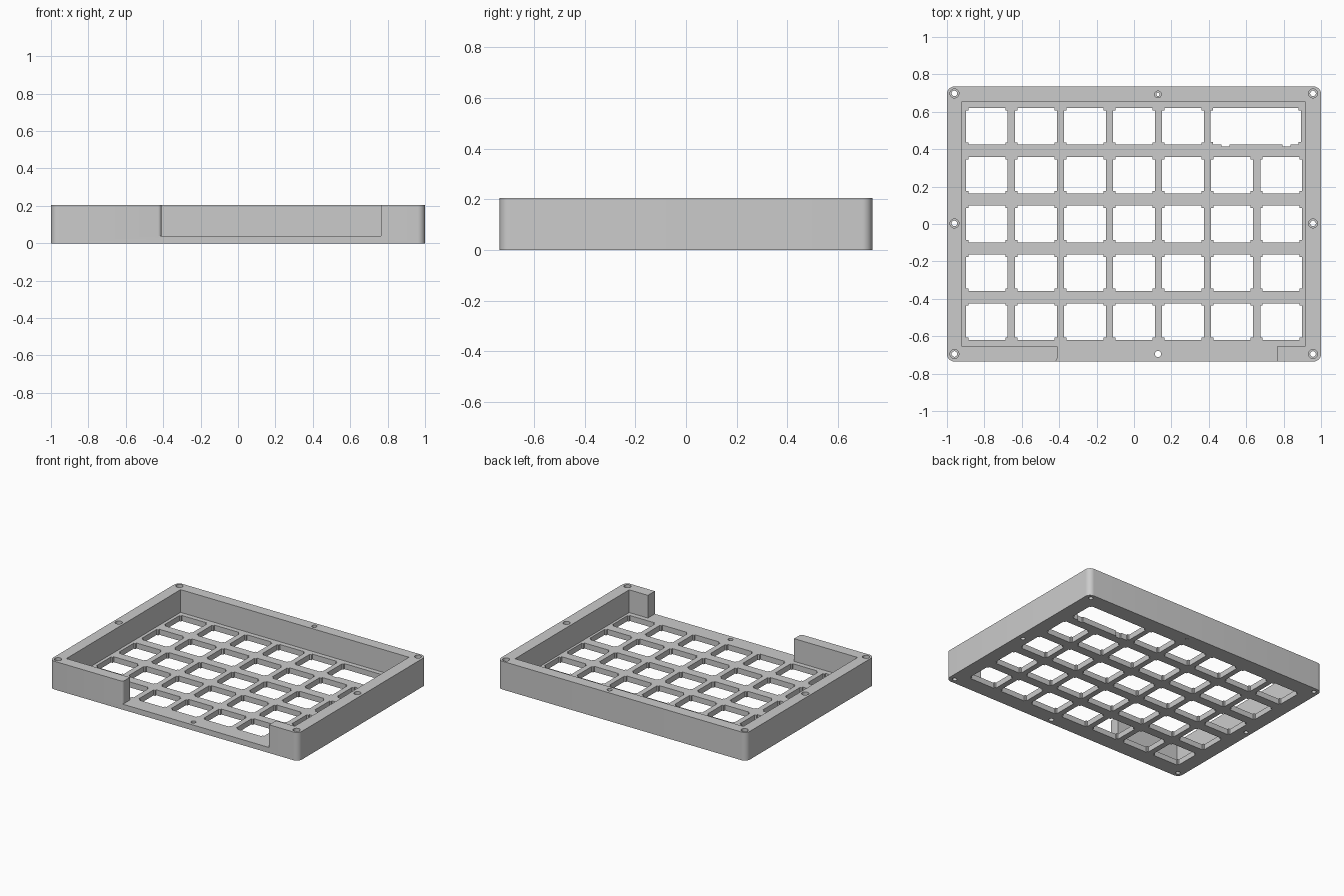
import bpy, bmesh, math

if "Cube" in bpy.data.objects:
    bpy.data.objects.remove(bpy.data.objects["Cube"])

W, D, H, FLOOR = 1.0, 0.735, 0.205, 0.04   # half width, half depth, height, plate thickness
PITCH = 0.262


def prisms(name, outlines):
    """One object holding an upright prism for each (points, z0, z1)."""
    bm = bmesh.new()
    for pts, z0, z1 in outlines:
        face = bm.faces.new([bm.verts.new((x, y, z0)) for x, y in pts])
        res = bmesh.ops.extrude_face_region(bm, geom=[face])
        for v in [g for g in res["geom"] if isinstance(g, bmesh.types.BMVert)]:
            v.co.z = z1
    bmesh.ops.recalc_face_normals(bm, faces=bm.faces[:])
    mesh = bpy.data.meshes.new(name)
    bm.to_mesh(mesh)
    bm.free()
    obj = bpy.data.objects.new(name, mesh)
    bpy.context.collection.objects.link(obj)
    return obj


def arc(cx, cy, r, a0, a1, n):
    return [(cx + r * math.cos(math.radians(a0 + (a1 - a0) * i / n)),
             cy + r * math.sin(math.radians(a0 + (a1 - a0) * i / n))) for i in range(n + 1)]


def circle(cx, cy, r):
    return arc(cx, cy, r, 0, 360, 24)[:-1]


def switch_hole(cx, cy, hx):
    """Rectangle with stepped corners for a key switch."""
    a, b, s = hx, 0.098, 0.013
    quarter = [(a, b - s), (a - s, b - s), (a - s, b)]
    pts = quarter + [(-x, y) for x, y in reversed(quarter)]
    pts += [(-x, -y) for x, y in quarter] + [(x, -y) for x, y in reversed(quarter)]
    return [(cx + x, cy + y) for x, y in pts]


def cut(target, cutter):
    mod = target.modifiers.new("cut", 'BOOLEAN')
    mod.operation = 'DIFFERENCE'
    mod.solver = 'EXACT'
    mod.object = cutter
    cutter.hide_render = True
    bpy.context.view_layer.objects.active = target
    bpy.ops.object.modifier_apply(modifier=mod.name)
    bpy.data.objects.remove(cutter, do_unlink=True)


# Outer block with rounded vertical corners
R = 0.04
body = []
for sx, sy, a in ((1, 1, 0), (-1, 1, 90), (-1, -1, 180), (1, -1, 270)):
    body += arc(sx * (W - R), sy * (D - R), R, a, a + 90, 8)
case = prisms("keyboard_case", [(body, 0, H)])

# Tray cavity, open through the front wall, with one softened wall end
cavity = [(-0.92, 0.655), (-0.92, -0.655), (-0.41, -0.655)]
cavity += arc(-0.427, -0.718, 0.017, 0, -90, 4)
cavity += [(-0.427, -0.8), (0.765, -0.8), (0.765, -0.655), (0.915, -0.655), (0.915, 0.655)]
cut(case, prisms("cavity_cutter", [(cavity, FLOOR, 0.4)]))

# Key openings: 7 x 5 grid with one double-width key at the back right
holes = []
for row in range(5):
    for col in range(7):
        if row == 4 and col >= 5:
            continue
        holes.append((switch_hole((col - 3) * PITCH, (row - 2) * 0.261, 0.111), -0.1, 0.1))
wide = [(0.41, 0.438), (0.423, 0.438), (0.423, 0.425),
        (0.467, 0.425), (0.467, 0.415), (0.51, 0.415), (0.51, 0.425),
        (0.795, 0.425), (0.795, 0.415), (0.838, 0.415), (0.838, 0.425),
        (0.88, 0.425), (0.88, 0.438), (0.893, 0.438),
        (0.893, 0.607), (0.88, 0.607), (0.88, 0.62), (0.423, 0.62), (0.423, 0.607), (0.41, 0.607)]
holes.append((wide, -0.1, 0.1))
cut(case, prisms("key_cutter", holes))

# Screw holes: through holes plus wider recesses from the rim
screws = [(x, y) for x in (-0.96, 0.957) for y in (-0.695, 0.003, 0.698)]
through = [(circle(x, y, 0.015), -0.1, 0.4) for x, y in screws]
through += [(circle(0.128, -0.695, 0.017), -0.1, 0.4), (circle(0.128, 0.693, 0.009), -0.1, 0.4)]
cut(case, prisms("screw_cutter", through))
recess = [(circle(x, y, 0.024), 0.15, 0.4) for x, y in screws]
recess.append((circle(0.128, 0.693, 0.018), 0.15, 0.4))
cut(case, prisms("recess_cutter", recess))

# Plain grey plastic
grey = bpy.data.materials.new("grey_plastic")
grey.diffuse_color = (0.6, 0.6, 0.6, 1)
grey.use_nodes = True
grey.node_tree.nodes["Principled BSDF"].inputs["Base Color"].default_value = grey.diffuse_color
case.data.materials.clear()
case.data.materials.append(grey)
for p in case.data.polygons:
    p.material_index = 0

bpy.ops.object.select_all(action='DESELECT')
case.select_set(True)
bpy.context.view_layer.objects.active = case
bpy.ops.object.shade_smooth_by_angle(angle=math.radians(30))
